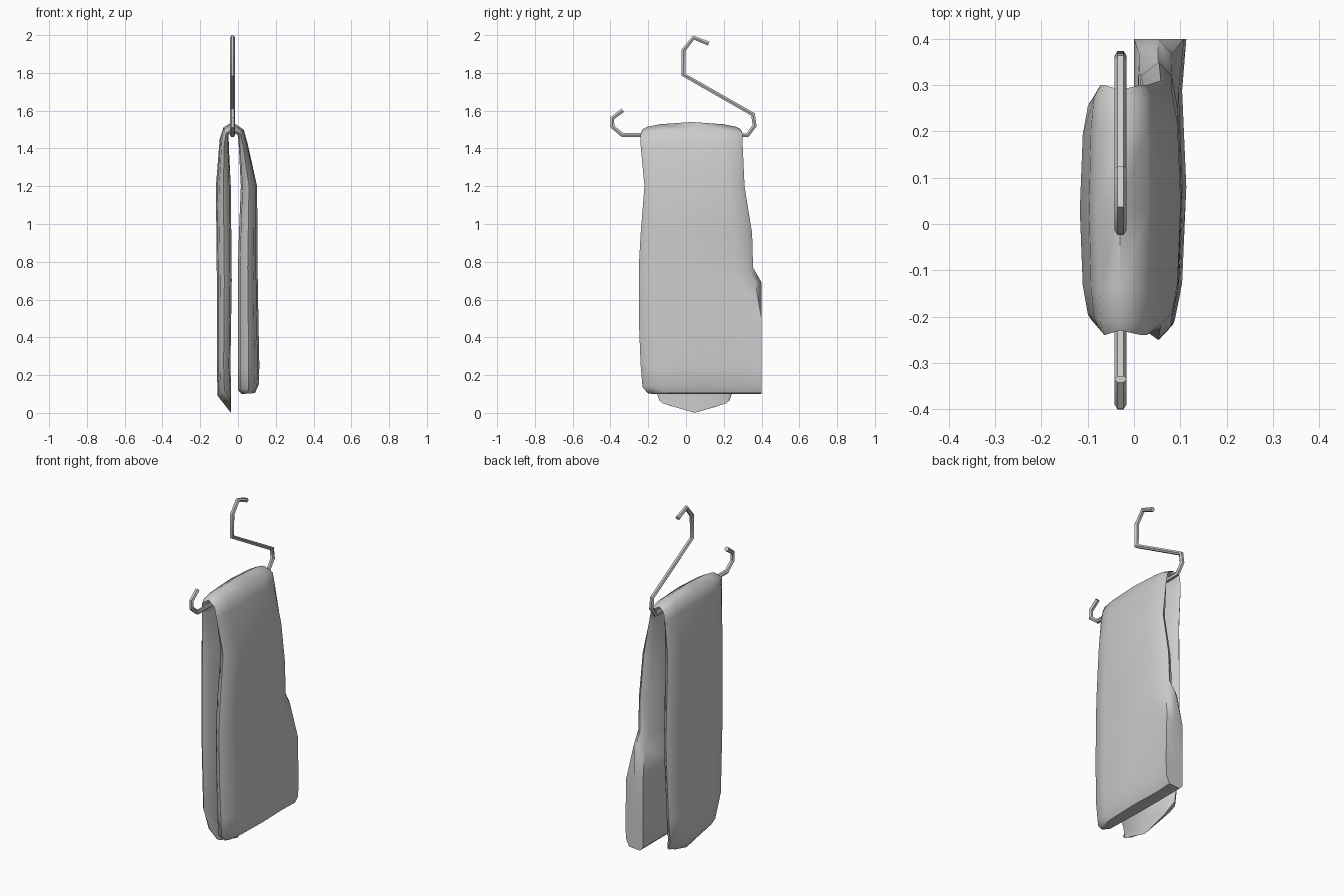
import bpy, bmesh, math

cube = bpy.data.objects.get("Cube")
if cube:
    bpy.data.objects.remove(cube, do_unlink=True)


def make_material(name, colour):
    material = bpy.data.materials.new(name)
    material.use_nodes = True
    material.diffuse_color = colour
    material.node_tree.nodes["Principled BSDF"].inputs["Base Color"].default_value = colour
    return material


def finish(obj, material, angle):
    obj.data.materials.append(material)
    bpy.ops.object.select_all(action='DESELECT')
    obj.select_set(True)
    bpy.context.view_layer.objects.active = obj
    if obj.type == 'CURVE':
        bpy.ops.object.convert(target='MESH')
    bpy.ops.object.shade_smooth_by_angle(angle=math.radians(angle))


grey = make_material("plain grey", (0.6, 0.6, 0.6, 1))

# Puffy cross-section: position across the width, depth from inner to outer face
SECTION = [(-1, .5), (-.9, .78), (-.65, .92), (0, 1), (.65, .92),
           (.9, .78), (1, .5), (.9, .1), (0, 0), (-.9, .1)]

# Stations: outer x, outer z, inner x, inner z, front y, back y, bow in z
SHORT_SIDE = [
    (-.045, .07, -.037, .06, -.14, .23, -.06),
    (-.108, .11, -.036, .13, -.16, .25, -.02),
    (-.112, .25, -.04, .25, -.21, .27, 0),
    (-.112, .7, -.033, .7, -.23, .29, 0),
    (-.117, 1.2, -.038, 1.2, -.22, .28, 0),
    (-.097, 1.45, -.048, 1.4, -.23, .3, 0),
    (-.078, 1.5, -.05, 1.46, -.24, .3, .01),
]
TOP_FOLD = [(-.03, 1.518, -.03, 1.485, -.23, .29, .022)]
FLARED_SIDE = [
    (.03, 1.49, 0, 1.46, -.24, .3, .01),
    (.05, 1.43, .005, 1.4, -.24, .3, 0),
    (.101, 1.2, .015, 1.2, -.22, .31, 0),
    (.103, .95, .005, .95, -.24, .35, 0),
    (.103, .77, 0, .77, -.25, .355, 0),
    (.105, .69, 0, .69, -.25, .4, 0),
    (.108, .5, 0, .5, -.25, .4, 0),
    (.113, .25, 0, .25, -.24, .4, 0),
    (.11, .15, 0, .12, -.23, .4, 0),
    (.09, .105, .02, .1, -.2, .4, 0),
]


def draped_cloth(name, stations):
    bm = bmesh.new()
    rings = []
    for ox, oz, ix, iz, front, back, bow in stations:
        square_end = ox > 0 and oz < .6
        ring = []
        for across, depth in SECTION:
            # The flared lower corner ends in a flat, square edge
            if square_end and across >= .9:
                across, depth = 1, (depth if across == 1 else round(depth))
            y = (front + back) / 2 + across * (back - front) / 2
            z = iz + (oz - iz) * depth + bow * (1 - across * across)
            ring.append(bm.verts.new((ix + (ox - ix) * depth, y, z)))
        rings.append(ring)
    count = len(SECTION)
    for lower, upper in zip(rings, rings[1:]):
        for i in range(count):
            j = (i + 1) % count
            bm.faces.new((lower[i], lower[j], upper[j], upper[i]))
    bm.faces.new(rings[0])
    bm.faces.new(rings[-1])
    bmesh.ops.recalc_face_normals(bm, faces=bm.faces)
    mesh = bpy.data.meshes.new(name)
    bm.to_mesh(mesh)
    bm.free()
    obj = bpy.data.objects.new(name, mesh)
    bpy.context.collection.objects.link(obj)
    return obj


def bent_wire(name, x, path, radius):
    curve = bpy.data.curves.new(name, 'CURVE')
    curve.dimensions = '3D'
    curve.bevel_depth = radius
    curve.bevel_resolution = 1
    curve.use_fill_caps = True
    spline = curve.splines.new('POLY')
    spline.points.add(len(path) - 1)
    for point, (y, z) in zip(spline.points, path):
        point.co = (x, y, z, 1)
    obj = bpy.data.objects.new(name, curve)
    bpy.context.collection.objects.link(obj)
    return obj


# Cloth folded over the bar
cloth = draped_cloth("draped_cloth", SHORT_SIDE + TOP_FOLD + FLARED_SIDE)
finish(cloth, grey, 60)

# Single bent wire: upper hook, diagonal, bar and small front hook
WIRE_PATH = [(.12, 1.955), (.04, 1.987), (-.013, 1.92), (-.013, 1.79),
             (.355, 1.58), (.363, 1.52), (.325, 1.47), (-.335, 1.47),
             (-.39, 1.515), (-.39, 1.56), (-.335, 1.602)]
hook = bent_wire("wire_hook", -.029, WIRE_PATH, .013)
finish(hook, grey, 50)
